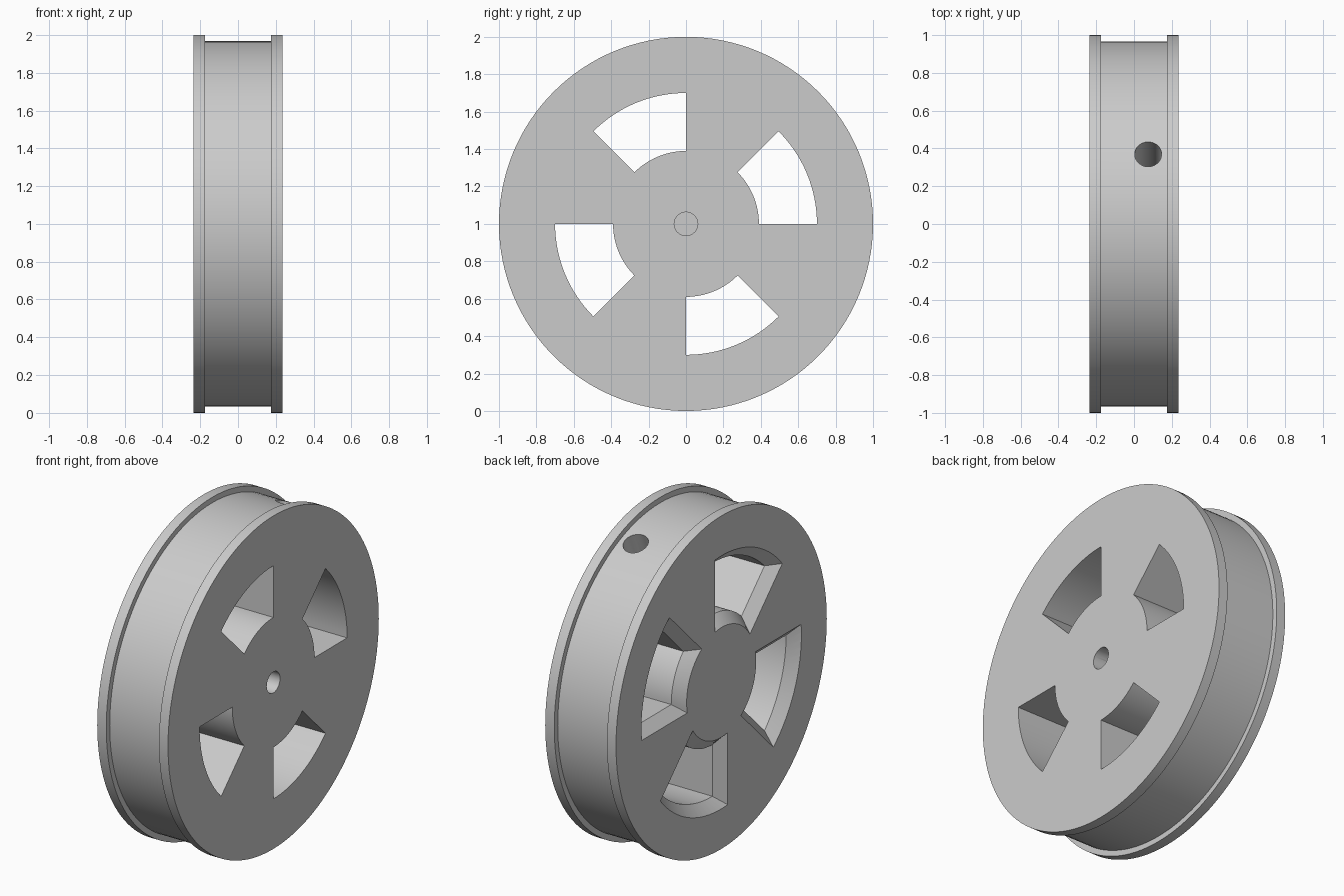
import bpy, bmesh
from math import pi, cos, sin, asin, radians
from mathutils import Matrix, Vector

if "Cube" in bpy.data.objects:
    bpy.data.objects.remove(bpy.data.objects["Cube"], do_unlink=True)

HALF_W, FLANGE, RIM_R, TREAD_R = 0.235, 0.06, 1.0, 0.967
CENTRE = Vector((0, 0, RIM_R))

grey = bpy.data.materials.new("light_grey")
grey.use_nodes = True
colour = (0.6, 0.6, 0.6, 1)
grey.diffuse_color = colour
grey.node_tree.nodes["Principled BSDF"].inputs["Base Color"].default_value = colour


def make_object(name, bm):
    bmesh.ops.recalc_face_normals(bm, faces=bm.faces)
    mesh = bpy.data.meshes.new(name)
    bm.to_mesh(mesh)
    bm.free()
    mesh.materials.append(grey)
    obj = bpy.data.objects.new(name, mesh)
    bpy.context.collection.objects.link(obj)
    return obj


def loft(name, rings):
    """Skin a stack of equal-length point loops and cap both ends."""
    bm = bmesh.new()
    loops = [[bm.verts.new(p + CENTRE) for p in ring] for ring in rings]
    n = len(loops[0])
    for a, b in zip(loops, loops[1:]):
        for i in range(n):
            j = (i + 1) % n
            bm.faces.new((a[i], a[j], b[j], b[i]))
    bm.faces.new(loops[0])
    bm.faces.new(loops[-1])
    return make_object(name, bm)


def circle(x, r, n):
    return [Vector((x, r * cos(2 * pi * i / n), r * sin(2 * pi * i / n))) for i in range(n)]


def sector(x, start, grow, steps=16):
    """Ring sector of 45 degrees, grown outwards by an even margin."""
    pts = []
    for r, flip in ((0.7 + grow, False), (0.39 - grow, True)):
        shift = asin(grow / r)
        a, b = start - shift, start + pi / 4 + shift
        angles = [a + (b - a) * i / steps for i in range(steps + 1)]
        for t in reversed(angles) if flip else angles:
            pts.append(Vector((x, r * cos(t), r * sin(t))))
    return pts


# Wheel body: two flanges with a sunken tread between them
inner = HALF_W - FLANGE
profile = [(-HALF_W, RIM_R), (-inner, RIM_R), (-inner, TREAD_R),
           (inner, TREAD_R), (inner, RIM_R), (HALF_W, RIM_R)]
wheel = loft("wheel", [circle(x, r, 128) for x, r in profile])

# Four windows, bevelled on one side
over, bevel = 0.01, 0.06
cutters = []
for k in range(4):
    start = k * pi / 2
    cutters.append(loft("window_cutter", [
        sector(-HALF_W - over, start, bevel + over),
        sector(-HALF_W + bevel, start, 0),
        sector(HALF_W + over, start, 0)]))

# Blind axle hole
cutters.append(loft("axle_hole_cutter", [circle(-0.1, 0.063, 48), circle(HALF_W + over, 0.063, 48)]))

# Radial screw hole through one spoke into the axle hole
bm = bmesh.new()
turn = Matrix.Rotation(radians(-22.5), 4, 'X')
place = Matrix.Translation(CENTRE + Vector((0.075, 0, 0))) @ turn @ Matrix.Translation((0, 0, 0.55))
bmesh.ops.create_cone(bm, cap_ends=True, segments=48, radius1=0.071, radius2=0.071,
                      depth=1.08, matrix=place)
cutters.append(make_object("screw_hole_cutter", bm))

# Cut every opening, then drop the cutters
bpy.ops.object.select_all(action='DESELECT')
bpy.context.view_layer.objects.active = wheel
wheel.select_set(True)
for cutter in cutters:
    cutter.hide_render = True
    mod = wheel.modifiers.new("cut", 'BOOLEAN')
    mod.operation = 'DIFFERENCE'
    mod.solver = 'EXACT'
    mod.object = cutter
    bpy.ops.object.modifier_apply(modifier=mod.name)
    bpy.data.objects.remove(cutter, do_unlink=True)
bpy.ops.object.shade_smooth_by_angle(angle=radians(30))
